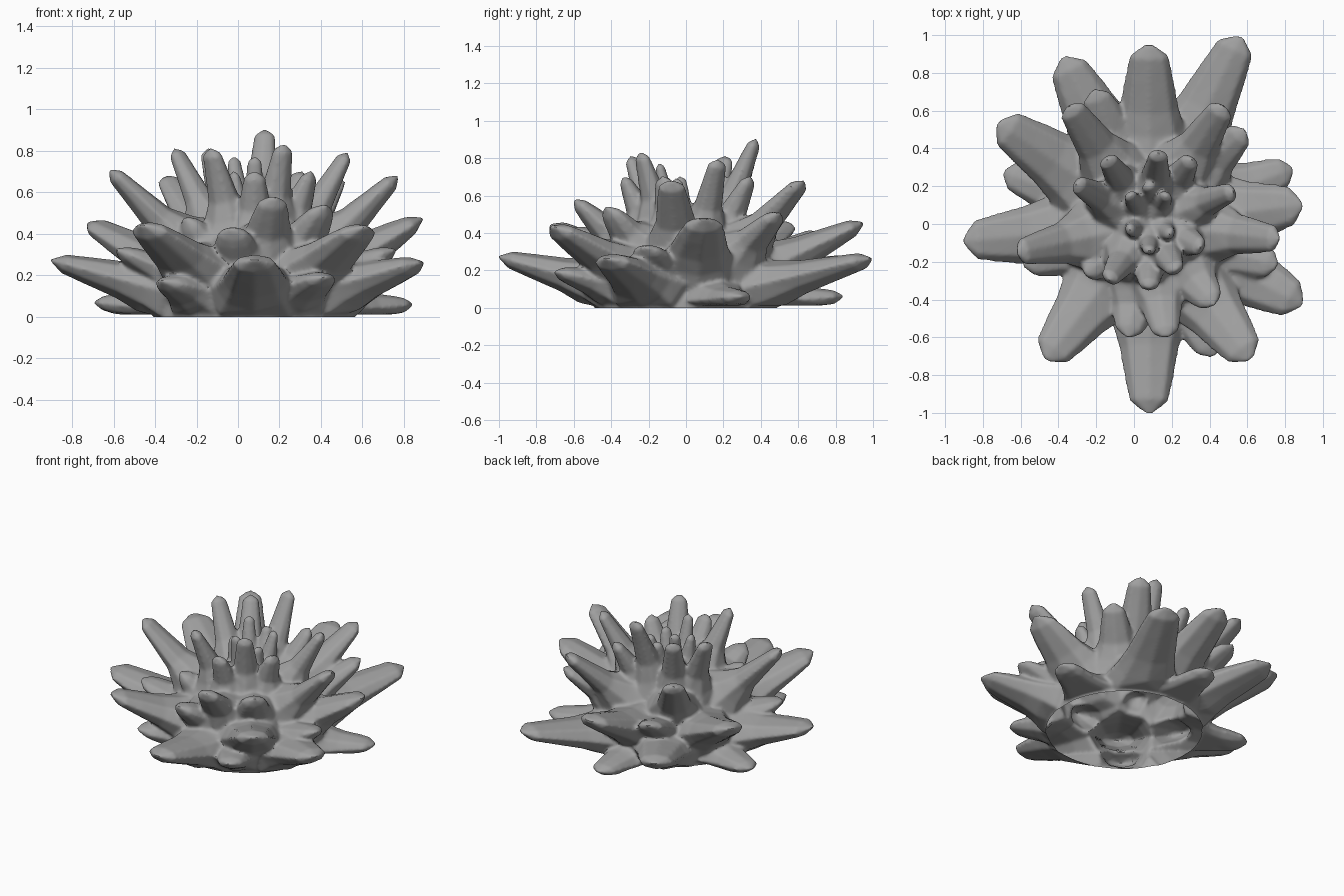
import bpy, bmesh, math
from mathutils import Vector

cube = bpy.data.objects.get("Cube")
if cube:
    bpy.data.objects.remove(cube)

CORE = Vector((0.08, 0, 0))
DOME = 0.485
RIM = 0.46
SIDES = 8

grey = bpy.data.materials.new("plain_grey")
grey.use_nodes = True
colour = (0.35, 0.35, 0.35, 1)
grey.diffuse_color = colour
grey.node_tree.nodes["Principled BSDF"].inputs["Base Color"].default_value = colour

# Petal tips by tier: (x, y, z)
outer = [(.08, -.99, .27), (.88, -.42, .26), (.56, .98, .26), (-.37, .87, .25),
         (-.89, -.09, .27), (-.46, -.71, .44), (.61, -.71, .43), (.88, .10, .47),
         (.08, .94, .45), (-.71, .53, .45)]
low = [(.83, .29, .06), (.08, .83, .06), (-.68, .27, .07), (-.36, -.56, .17),
       (.42, -.69, .19), (.75, -.22, .32), (-.58, -.21, .32), (-.21, .70, .40)]
middle = [(-.61, -.15, .70), (-.34, .62, .67), (.47, .62, .67), (.58, .49, .50),
          (.76, -.08, .67), (.42, -.42, .53), (.17, -.59, .57), (-.03, -.59, .42)]
upper = [(-.30, .21, .80), (-.13, -.29, .80), (.08, -.33, .69), (.22, -.24, .82),
         (.35, -.12, .69), (.52, .17, .78), (-.14, .34, .80), (.13, .37, .89),
         (.30, .34, .69), (-.25, -.26, .47)]
crown = [(-.02, .15, .76), (.17, .15, .71), (-.02, -.03, .69), (.08, -.14, .76),
         (.19, -.05, .68), (.08, .20, .70)]


def add_petal(bm, tip, width, flat, flare):
    """Closed tapered petal from inside the dome to a blunt faceted tip."""
    axis = Vector(tip) - CORE
    length = axis.length + 0.016
    axis.normalize()
    side = Vector((0, 0, 1)).cross(axis).normalized()
    up = axis.cross(side)
    reach = length - DOME
    stations = [(DOME * 0.6, flare), (DOME * 0.97, flare),
                (DOME + reach * 0.14, 0.45 + flare * 0.55), (DOME + reach * 0.35, 1.12),
                (DOME + reach * 0.65, 0.92), (length - width * 0.5, 0.74),
                (length, 0.14)]
    rings = []
    for dist, scale in stations:
        ring = []
        thick = flat * scale ** 0.6
        for i in range(SIDES):
            a = math.tau * i / SIDES
            offset = side * math.cos(a) + up * math.sin(a) * thick
            co = CORE + axis * dist + offset * width * scale
            # Keep everything outside the rim above the ground
            if (co - CORE).xy.length > RIM:
                co.z = max(co.z, 0.012)
            ring.append(bm.verts.new(co))
        rings.append(ring)
    for lower, higher in zip(rings, rings[1:]):
        for i in range(SIDES):
            j = (i + 1) % SIDES
            bm.faces.new((lower[i], lower[j], higher[j], higher[i]))
    bm.faces.new(rings[0][::-1])
    bm.faces.new(rings[-1])


def make_object(name, bm):
    bmesh.ops.recalc_face_normals(bm, faces=bm.faces)
    mesh = bpy.data.meshes.new(name)
    bm.to_mesh(mesh)
    bm.free()
    mesh.materials.append(grey)
    obj = bpy.data.objects.new(name, mesh)
    bpy.context.collection.objects.link(obj)
    return obj


# Round core
bm = bmesh.new()
bmesh.ops.create_uvsphere(bm, u_segments=40, v_segments=20, radius=DOME)
bmesh.ops.translate(bm, verts=bm.verts, vec=CORE)
rosette = make_object("spiky_rosette", bm)

# All petals
bm = bmesh.new()
for tips, width, flat, flare in ((outer, .142, .54, 1.65), (low, .108, .56, 1.65),
                                 (middle, .10, .66, 2.0), (upper, .072, .82, 2.1),
                                 (crown, .048, .9, 2.1)):
    for tip in tips:
        add_petal(bm, tip, width, flat, flare)
petals = make_object("petals", bm)

# Fuse into one skin, then soften the creases between petals
union = rosette.modifiers.new("fuse", "BOOLEAN")
union.operation = "UNION"
union.solver = "EXACT"
union.use_self = True
union.object = petals
remesh = rosette.modifiers.new("even_skin", "REMESH")
remesh.mode = "VOXEL"
remesh.voxel_size = 0.011
soften = rosette.modifiers.new("soften", "SMOOTH")
soften.factor = 0.5
soften.iterations = 7
bpy.context.view_layer.objects.active = rosette
for name in ("fuse", "even_skin", "soften"):
    bpy.ops.object.modifier_apply(modifier=name)
bpy.data.objects.remove(petals)

# Cut off below the ground, leaving the hollow underside open
bm = bmesh.new()
bm.from_mesh(rosette.data)
bmesh.ops.bisect_plane(bm, geom=bm.verts[:] + bm.edges[:] + bm.faces[:],
                       plane_co=(0, 0, 0), plane_no=(0, 0, 1), clear_inner=True)
bm.to_mesh(rosette.data)
bm.free()

bpy.ops.object.select_all(action="DESELECT")
rosette.select_set(True)
bpy.ops.object.shade_smooth_by_angle(angle=math.radians(42))
